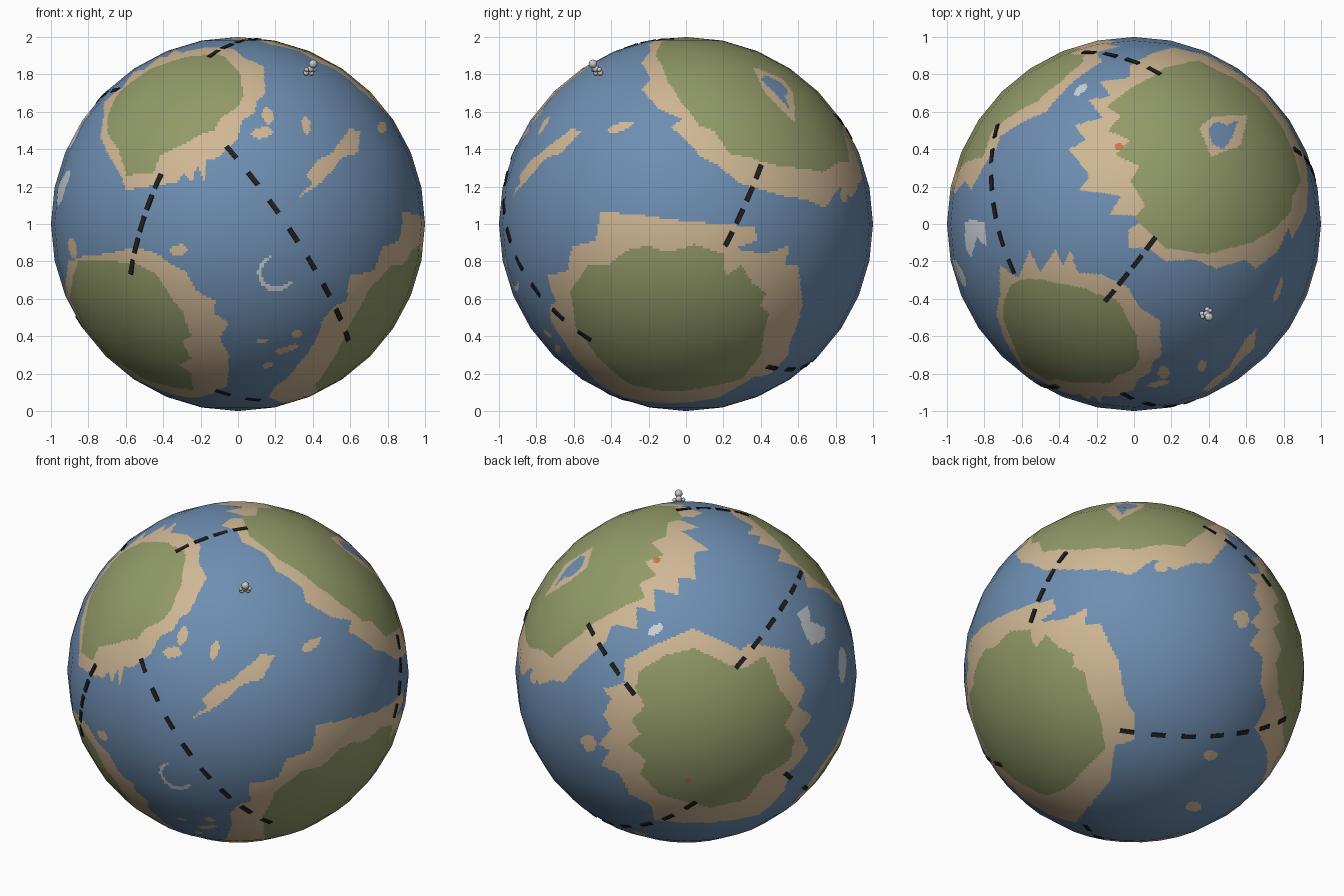
import bpy, bmesh, math
from mathutils import Vector, Matrix

if "Cube" in bpy.data.objects:
    bpy.data.objects.remove(bpy.data.objects["Cube"])

# ---------- colours ----------
def material(name, rgb):
    m = bpy.data.materials.new(name)
    m.diffuse_color = (*rgb, 1)
    m.use_nodes = True
    m.node_tree.nodes["Principled BSDF"].inputs["Base Color"].default_value = m.diffuse_color
    return m

COLOURS = [("sea_blue", (.155, .27, .44)), ("sand", (.63, .475, .30)),
           ("grass_green", (.285, .325, .14)), ("ice_white", (.60, .64, .68)),
           ("signal_orange", (.58, .18, .07))]
PALETTE = [material(n, c) for n, c in COLOURS]
SEA, SAND, GRASS, ICE, ORANGE = range(5)
BLACK = material("route_black", (.015, .015, .015))
GREY = material("figure_grey", (.58, .58, .58))

# ---------- drawing on the sphere from a given viewing direction ----------
def view(azimuth, elevation):
    a, e = math.radians(azimuth), math.radians(elevation)
    right = Vector((math.cos(a), math.sin(a), 0))
    flat = Vector((math.sin(a), -math.cos(a), 0))
    eye = flat * math.cos(e) + Vector((0, 0, math.sin(e)))
    up = eye.cross(right)
    def lift(*pts):
        return [(right * u + up * v + eye * math.sqrt(max(0, 1 - u * u - v * v))).normalized()
                for u, v in pts]
    return lift

front, side, top, under = view(0, 0), view(90, 0), view(0, 90), view(0, -90)
back_left, back_right = view(215, 25), view(140, -30)

def blob(lift, u, v, ru, rv, tilt=0):
    t = math.radians(tilt)
    pts = []
    for i in range(10):
        a = i * math.tau / 10
        x, y = ru * math.cos(a), rv * math.sin(a)
        pts.append((u + x * math.cos(t) - y * math.sin(t), v + x * math.sin(t) + y * math.cos(t)))
    return lift(*pts)

regions = []   # (colour, outline), later ones paint over earlier ones

# north-west continent
regions.append((SAND, top(
    (-.72, -.22), (-.62, -.29), (-.56, -.14), (-.50, -.26), (-.42, -.13), (-.38, -.22), (-.34, -.14),
    (-.30, -.26), (-.18, -.27), (-.03, -.34), (.03, -.45), (.08, -.48), (.14, -.52)) + front(
    (.14, .78), (.15, .70), (.10, .66), (.09, .60), (.02, .55), (0, .46), (-.06, .40), (-.10, .36),
    (-.17, .34), (-.18, .22), (-.22, .32), (-.25, .22), (-.29, .28), (-.33, .22), (-.42, .21),
    (-.60, .18), (-.64, .28), (-.70, .38), (-.74, .47), (-.72, .58))))
regions.append((GRASS, front(
    (-.27, .90), (-.08, .905), (.01, .81), (.03, .69), (0, .63), (-.09, .57), (-.13, .50), (-.18, .49),
    (-.31, .42), (-.42, .37), (-.45, .28), (-.60, .26), (-.64, .40), (-.70, .48), (-.70, .58),
    (-.66, .68), (-.58, .76), (-.47, .83))))

# south-west continent
regions.append((SAND, front(
    (-.91, -.20), (-.82, -.17), (-.70, -.16), (-.58, -.13), (-.47, -.14), (-.38, -.20), (-.28, -.26),
    (-.22, -.36), (-.12, -.41), (-.13, -.48), (-.05, -.53), (-.10, -.62), (-.05, -.70), (-.05, -.78),
    (-.06, -.87), (-.14, -.91), (-.24, -.93)) + under(
    (-.40, .18), (-.62, .06), (-.82, 0), (-.92, .08))))
regions.append((GRASS, front(
    (-.86, -.20), (-.72, -.19), (-.55, -.21), (-.44, -.27), (-.38, -.36), (-.30, -.47), (-.25, -.60),
    (-.30, -.63), (-.25, -.72), (-.32, -.76), (-.25, -.80), (-.24, -.89), (-.34, -.88)) + under(
    (-.50, .25), (-.68, .14), (-.82, .10), (-.90, .20))))

# south-east continent
regions.append((SAND, side(
    (-.46, .07), (-.25, .05), (.07, .01), (.37, -.01), (.38, -.09), (.26, -.13), (.42, -.16)) + back_right(
    (-.27, .38), (-.29, .28), (-.20, .29), (-.09, .07), (-.05, -.16), (0, -.24), (0, -.40), (-.11, -.43),
    (-.14, -.64), (-.23, -.75), (-.34, -.88)) + front(
    (.20, -.87), (.27, -.82), (.32, -.76), (.42, -.62), (.45, -.52), (.52, -.44), (.58, -.42),
    (.60, -.28), (.73, -.25), (.78, -.12), (.87, -.09))))
regions.append((GRASS, side(
    (-.52, -.22), (-.42, -.22), (-.30, -.13), (-.20, -.12), (-.10, -.15), (.05, -.11), (.20, -.16),
    (.21, -.28), (.30, -.22), (.36, -.32), (.43, -.37), (.40, -.44), (.45, -.48), (.42, -.58), (.40, -.70),
    (.30, -.83), (.15, -.87), (-.10, -.90), (-.30, -.86), (-.45, -.74), (-.59, -.55), (-.62, -.35))))

# north-east continent with a lake
regions.append((SAND, top(
    (.44, -.24), (.33, -.19), (.17, -.20), (.08, -.13), (-.03, -.13), (-.03, -.03), (.08, .04), (-.13, .05),
    (-.07, .15), (-.29, .18), (-.24, .26), (-.35, .40), (-.26, .45), (-.32, .53), (-.17, .57), (-.24, .66),
    (-.13, .69), (-.18, .76), (-.02, .79), (-.02, .85), (.06, .90)) + back_right(
    (.45, .64), (.35, .64), (.24, .60), (.12, .66), (-.02, .57), (-.15, .60), (-.28, .60), (-.43, .60)) + side(
    (.28, .22), (.18, .31), (.08, .36), (0, .45), (-.08, .52), (-.02, .56), (-.15, .62), (-.24, .72),
    (-.19, .78))))
regions.append((GRASS, top(
    (.36, -.16), (.17, -.13), (0, .03), (.06, .10), (-.02, .23), (.03, .31), (-.10, .37), (-.02, .45),
    (-.14, .50), (-.07, .58), (-.15, .63), (-.07, .69), (0, .74), (.11, .80), (.17, .84)) + back_right(
    (.30, .74), (.15, .75), (0, .72), (-.15, .73), (-.30, .72), (-.42, .72)) + side(
    (.23, .38), (.15, .50), (.07, .53), (-.03, .66), (-.10, .77), (-.16, .90))))
regions.append((SAND, top((.35, .52), (.43, .58), (.61, .58), (.57, .42), (.41, .36))))
regions.append((SEA, top((.40, .51), (.44, .55), (.50, .53), (.56, .56), (.53, .47), (.48, .40), (.42, .43))))

# back continent
regions.append((SAND, back_left(
    (.04, .26), (.32, .13), (.38, .17), (.61, .13), (.61, .02), (.70, -.10), (.66, -.20), (.74, -.26),
    (.67, -.37), (.72, -.46), (.60, -.60), (.58, -.70), (.43, -.84), (.20, -.88), (-.18, -.87),
    (-.21, -.78), (-.33, -.72), (-.39, -.60), (-.50, -.55), (-.45, -.46), (-.52, -.43), (-.44, -.34),
    (-.49, -.25), (-.44, -.16), (-.49, -.10), (-.36, -.06), (-.36, .07), (-.18, .16))))
regions.append((GRASS, back_left(
    (.05, .14), (.26, .04), (.35, .02), (.46, .10), (.52, -.02), (.55, -.10), (.64, -.22), (.58, -.31),
    (.64, -.40), (.61, -.52), (.46, -.61), (.35, -.75), (.14, -.80), (-.04, -.75), (-.15, -.72),
    (-.27, -.60), (-.24, -.52), (-.34, -.43), (-.27, -.37), (-.32, -.28), (-.24, -.20), (-.30, -.10),
    (-.27, .01), (-.12, .10))))

# islands
regions.append((SAND, front((.32, .14), (.40, .22), (.37, .26), (.42, .34), (.50, .38), (.60, .51), (.66, .50),
                            (.64, .38), (.56, .36), (.50, .28), (.42, .20))))
for u, v, ru, rv in [(.16, .58, .03, .05), (.13, .49, .06, .03), (.365, .53, .025, .05), (-.32, -.14, .05, .03),
                     (.775, .52, .025, .03), (.13, -.63, .03, .015), (.24, -.68, .04, .015),
                     (.315, -.59, .03, .02), (.30, -.66, .03, .015), (.16, -.76, .03, .015),
                     (-.89, -.13, .02, .06)]:
    regions.append((SAND, blob(front, u, v, ru, rv, 10)))
for u, v in [(.45, -.49), (.35, -.79), (.63, .33), (.16, .62)]:
    regions.append((SAND, blob(back_right, u, v, .045, .03)))
regions.append((SAND, blob(back_left, -.57, -.42, .04, .05)))

# ice floes and a ring-shaped reef
regions.append((ICE, back_left((.65, .35), (.72, .39), (.73, .30), (.82, .26), (.82, .19), (.74, .16), (.70, .22))))
regions.append((ICE, blob(back_left, .92, .04, .025, .11)))
regions.append((ICE, blob(back_left, -.18, .25, .05, .028, 25)))
arc = [math.radians(110 + 22 * i) for i in range(11)]
regions.append((ICE, front(*[(.205 + .10 * math.cos(t), -.265 + .10 * math.sin(t)) for t in arc],
                           *[(.21 + .083 * math.cos(t), -.258 + .083 * math.sin(t)) for t in reversed(arc)])))

# orange markers
regions.append((ORANGE, blob(top, -.08, .415, .025, .018)))
regions.append((ORANGE, blob(back_left, .01, -.64, .018, .014)))

# ---------- globe: 32 x 16 sphere, flat facets cut finely and painted by region ----------
def flat_map(outline):
    n = sum(outline, Vector()).normalized()
    a = n.orthogonal().normalized()
    b = n.cross(a)
    project = lambda p: (p.dot(a) / (1 + p.dot(n)), p.dot(b) / (1 + p.dot(n)))
    pts = [project(p) for p in outline]
    return n, min(p.dot(n) for p in outline), project, list(zip(pts, pts[1:] + pts[:1]))

def inside(x, y, edges):
    hit = False
    for (x1, y1), (x2, y2) in edges:
        if (y1 > y) != (y2 > y) and x < x1 + (y - y1) * (x2 - x1) / (y2 - y1):
            hit = not hit
    return hit

bm = bmesh.new()
bmesh.ops.create_uvsphere(bm, u_segments=32, v_segments=16, radius=1)
bmesh.ops.subdivide_edges(bm, edges=bm.edges[:], cuts=14, use_grid_fill=True)
faces = [(f, f.calc_center_median().normalized()) for f in bm.faces]
for f in bm.faces:
    f.smooth = True
for colour, outline in regions:
    n, limit, project, edges = flat_map(outline)
    for f, c in faces:
        if c.dot(n) >= limit and inside(*project(c), edges):
            f.material_index = colour
mesh = bpy.data.meshes.new("globe")
bm.to_mesh(mesh)
bm.free()
for m in PALETTE:
    mesh.materials.append(m)
mesh.normals_split_custom_set_from_vertices([v.co.normalized() for v in mesh.vertices])

def add_object(name, mesh):
    ob = bpy.data.objects.new(name, mesh)
    ob.location.z = 1
    bpy.context.collection.objects.link(ob)
    return ob

add_object("globe", mesh)

# ---------- dashed sea routes: thin plates along great circles ----------
def route(name, start, end, count):
    bm = bmesh.new()
    angle = start.angle(end)
    axis = start.cross(end).normalized()
    for i in range(count):
        n = Matrix.Rotation(angle * i / (count - 1), 3, axis) @ start
        t = axis.cross(n)
        m = Matrix((t, axis, n)).transposed().to_4x4()
        m.translation = n * .996
        bmesh.ops.create_cube(bm, size=1, matrix=m @ Matrix.Diagonal((.085, .026, .009, 1)))
    me = bpy.data.meshes.new(name)
    bm.to_mesh(me)
    bm.free()
    me.materials.append(BLACK)
    add_object(name, me)

for name, a, b, count in [
        ("route_front_long", front((-.035, .385)), front((.585, -.60)), 8),
        ("route_west", front((-.43, .23)), front((-.57, -.23)), 5),
        ("route_north_west", back_left((.67, .57)), back_left((.32, .055)), 6),
        ("route_east", side((.39, .28)), side((.23, -.08)), 4),
        ("route_north", top((.09, -.105)), top((-.13, -.385)), 4),
        ("route_back", back_left((-.56, .25)), back_left((-.33, -.10)), 4),
        ("route_south_back", back_right((-.04, -.35)), back_right((.87, -.285)), 7),
        ("route_south_west", back_left((.60, -.61)), back_left((.70, -.68)), 2),
        ("route_south", front((-.08, -.905)), front((.08, -.94)), 2)]:
    route(name, a[0], b[0], count)

# ---------- small standing figure made of balls ----------
up = Vector((.375, -.465, .80)).normalized()
across = Vector((0, 0, 1)).cross(up).normalized()
bm = bmesh.new()
for height, shift, radius in [(1.068, 0, .023), (1.036, 0, .019), (1.03, -.026, .012), (1.03, .026, .012),
                              (1.008, -.018, .015), (1.008, .018, .015)]:
    bmesh.ops.create_uvsphere(bm, u_segments=12, v_segments=8, radius=radius,
                              matrix=Matrix.Translation(up * height + across * shift))
for f in bm.faces:
    f.smooth = True
me = bpy.data.meshes.new("figure")
bm.to_mesh(me)
bm.free()
me.materials.append(GREY)
add_object("figure", me)
